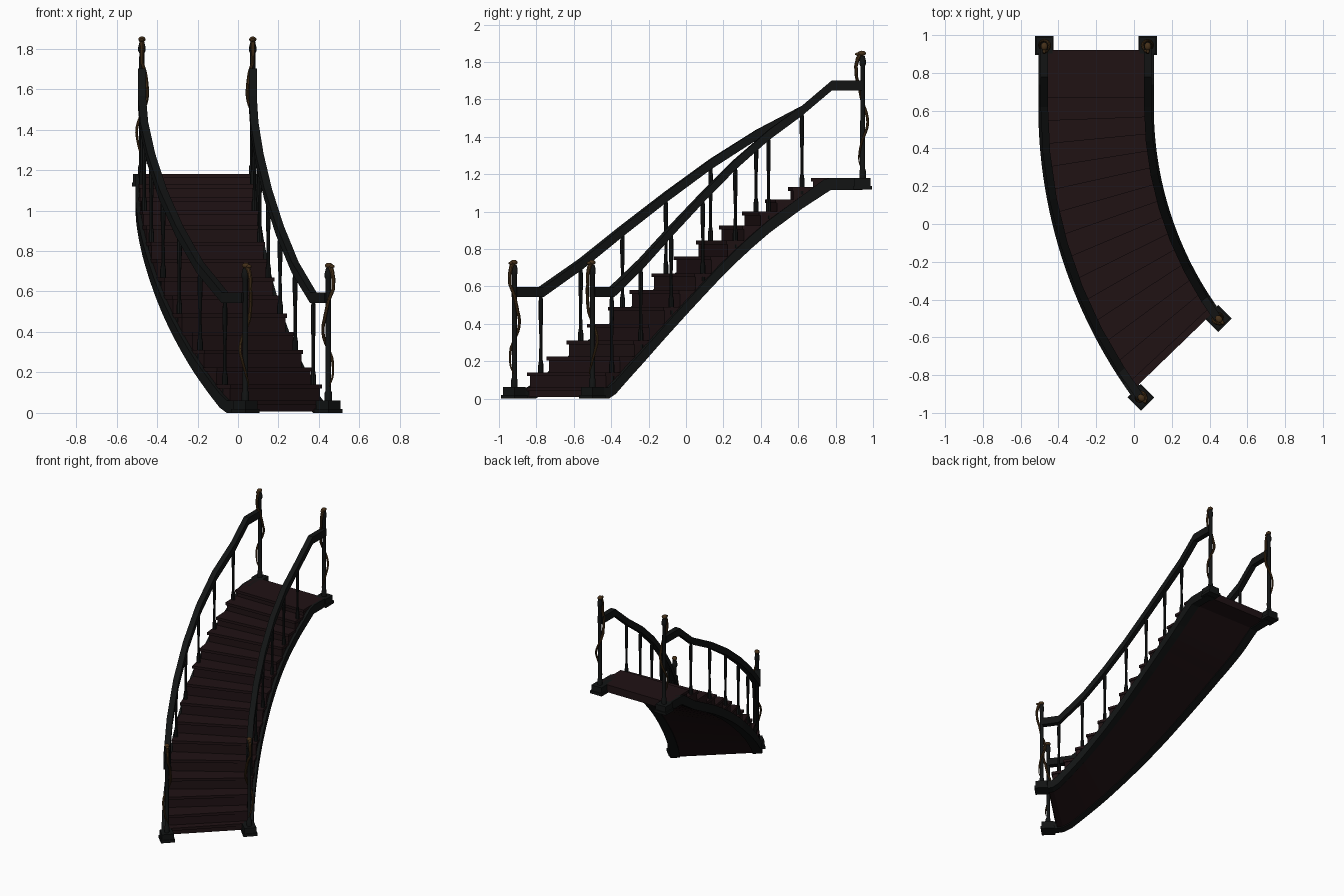
import bpy, bmesh, math
from mathutils import Vector, Matrix

if "Cube" in bpy.data.objects:
    bpy.data.objects.remove(bpy.data.objects["Cube"])


def mat(name, c):
    m = bpy.data.materials.new(name)
    m.diffuse_color = (*c, 1)
    m.use_nodes = True
    m.node_tree.nodes["Principled BSDF"].inputs["Base Color"].default_value = m.diffuse_color
    return m


IRON = mat("black_iron", (0.006, 0.007, 0.007))
WOOD = mat("dark_wood", (0.014, 0.006, 0.007))
BRONZE = mat("bronze", (0.06, 0.03, 0.01))

# Tread heights from the landing (0) down to the bottom tread (14)
LEVEL = [1.18, 1.13, 1.065, 1.0, .925, .845, .76, .67, .58, .49, .40, .31, .225, .14, .06]
STEP = math.radians(2.73)
UNDER = [(-9, 1.115), (-.3, 1.115)] + [(n, LEVEL[n] - .115) for n in range(1, 14)] + [(13.4, 0), (20, 0)]
BAND = [(-9, 1.18), (-.1, 1.18)] + [(n, LEVEL[n] - .045) for n in range(1, 14)] + [(13.5, .06), (20, .06)]
T_TOP, T_BOTTOM = -1.75, 14.4


def interp(table, t):
    for (a, za), (b, zb) in zip(table, table[1:]):
        if a <= t <= b:
            return za + (zb - za) * (t - a) / (b - a)


def point(s, t, z):
    """s: 0 outer side .. 1 inner side; t: tread number along the walk."""
    radius, cx = 2.58 - .70 * s, 2.105 - .152 * s
    if t < 1:
        return Vector((cx - radius, .62 + (1 - t) * .118, z))
    a = STEP * (t - 1)
    return Vector((cx - radius * math.cos(a), .62 - radius * math.sin(a), z))


def add(name, bm, material, smooth=False):
    bmesh.ops.recalc_face_normals(bm, faces=bm.faces)
    me = bpy.data.meshes.new(name)
    bm.to_mesh(me)
    bm.free()
    me.materials.append(material)
    ob = bpy.data.objects.new(name, me)
    bpy.context.collection.objects.link(ob)
    if smooth:
        bpy.ops.object.select_all(action='DESELECT')
        ob.select_set(True)
        bpy.context.view_layer.objects.active = ob
        bpy.ops.object.shade_smooth_by_angle(angle=math.radians(40))
    return ob


def loft(bm, sections):
    rings = [[bm.verts.new(p) for p in sec] for sec in sections]
    n = len(rings[0])
    for a, b in zip(rings, rings[1:]):
        for i in range(n):
            bm.faces.new((a[i], a[(i + 1) % n], b[(i + 1) % n], b[i]))
    bm.faces.new(rings[0])
    bm.faces.new(rings[-1])


def sweep(bm, s0, s1, ts, low, high):
    loft(bm, [[point(s0, t, low(t)), point(s1, t, low(t)),
               point(s1, t, high(t)), point(s0, t, high(t))] for t in ts])


def lathe(bm, base, profile, sides=8):
    loft(bm, [[base + Vector((r * math.cos(k * math.tau / sides), r * math.sin(k * math.tau / sides), z))
               for k in range(sides)] for r, z in profile])


# Steps: solid risers with a smooth soffit, and overhanging treads
risers, treads = bmesh.new(), bmesh.new()
for n, z in enumerate(LEVEL):
    back = -1.55 if n == 0 else n - .5
    front = 13.85 if n == 14 else n + .5
    ts = [back, -.3, .1, front] if n == 0 else [back, (back + front) / 2, front]
    sweep(risers, -.02, 1.02, ts, lambda t: interp(UNDER, t) + .008, lambda t: z - .018)
    sweep(treads, -.03, 1.03, [back, front + .1], lambda t: z - .02, lambda t: z)
add("risers", risers, WOOD)
add("treads", treads, WOOD)

# Stringers and handrails on each side
ts = [T_TOP, -.3, 0] + [.5 * k for k in range(2, 28)] + [13.8, T_BOTTOM]
RAIL = [(T_TOP, 1.675), (-.35, 1.675)] + [(n, LEVEL[n] + .41) for n in range(1, 13, 2)] + [(13, .57), (T_BOTTOM, .57)]
for s, side in ((0, "outer"), (1, "inner")):
    bm = bmesh.new()
    sweep(bm, s - .058, s + .058, ts, lambda t: interp(UNDER, t), lambda t: interp(BAND, t))
    add(side + "_stringer", bm, IRON)
    bm = bmesh.new()
    sweep(bm, s - .036, s + .036, [t for t, z in RAIL],
          lambda t: interp(RAIL, t) - .028, lambda t: interp(RAIL, t) + .026)
    add(side + "_handrail", bm, IRON)
    # Balusters stand on every second tread
    bm = bmesh.new()
    for n in range(1, 14, 2):
        z0, z1 = LEVEL[n] - .04, interp(RAIL, n) - .01
        h = z1 - z0
        lathe(bm, point(s, n, z0), [(.014, 0), (.014, .08), (.009, .11), (.008, h * .5),
                                    (.012, h * .75), (.012, h * .9), (.008, h)])
    add(side + "_balusters", bm, IRON, True)


def newel(name, pos, angle, flip):
    """Post on a plinth, with a snake wound around it and its head on top."""
    m = Matrix.Translation(pos) @ Matrix.Rotation(angle, 4, 'Z') @ Matrix.Diagonal((flip, 1, 1, 1))
    # Plinth
    bm = bmesh.new()
    for size, z0, z1 in ((.1, 0, .02), (.086, .02, .062)):
        bmesh.ops.create_cube(bm, size=1, matrix=Matrix.Translation((0, 0, (z0 + z1) / 2))
                              @ Matrix.Diagonal((size, size, z1 - z0, 1)))
    bm.transform(m)
    add(name + "_plinth", bm, IRON)
    # Post
    bm = bmesh.new()
    lathe(bm, Vector(), [(.018, .05), (.018, .1), (.014, .11), (.013, .66), (.018, .67),
                         (.018, .69), (.012, .715)], 10)
    bm.transform(m)
    add(name + "_post", bm, IRON, True)
    # Snake body: angle around post, height, distance from axis, thickness
    keys = [(300, .13, .017, .002), (240, .18, .022, .005), (180, .27, .026, .007), (90, .36, .027, .008),
            (0, .46, .027, .009), (-45, .55, .026, .009), (-90, .61, .034, .009), (-90, .66, .036, .01),
            (-90, .70, .026, .011), (-90, .725, .012, .012)]
    cu = bpy.data.curves.new(name + "_snake", 'CURVE')
    cu.dimensions = '3D'
    cu.bevel_depth, cu.bevel_resolution = 1, 2
    cu.use_fill_caps = True
    sp = cu.splines.new('POLY')
    pts = []
    for a, b in zip(keys, keys[1:]):
        pts += [[x + (y - x) * k / 6 for x, y in zip(a, b)] for k in range(6)]
    pts.append(keys[-1])
    sp.points.add(len(pts) - 1)
    for p, (a, z, r, w) in zip(sp.points, pts):
        a = math.radians(a)
        p.co = (r * math.cos(a), r * math.sin(a), z, 1)
        p.radius = w
    tmp = bpy.data.objects.new("tmp_snake", cu)
    bpy.context.collection.objects.link(tmp)
    me = bpy.data.meshes.new_from_object(tmp.evaluated_get(bpy.context.evaluated_depsgraph_get()))
    bpy.data.objects.remove(tmp)
    bm = bmesh.new()
    bm.from_mesh(me)
    # Snake head: skull and snout
    for c, r in (((0, -.004, .728), (.018, .022, .014)), ((0, -.022, .724), (.011, .02, .009))):
        bmesh.ops.create_uvsphere(bm, u_segments=12, v_segments=8, radius=1,
                                  matrix=Matrix.Translation(c) @ Matrix.Diagonal((*r, 1)))
    bm.transform(m)
    add(name + "_snake", bm, BRONZE, True)


for s, side, flip in ((0, "outer", 1), (1, "inner", -1)):
    newel("top_" + side, point(s, T_TOP, 1.118), 0, flip)
    newel("bottom_" + side, point(s, T_BOTTOM, 0) + Vector((.003, 0, .0)), math.radians(45), flip)
